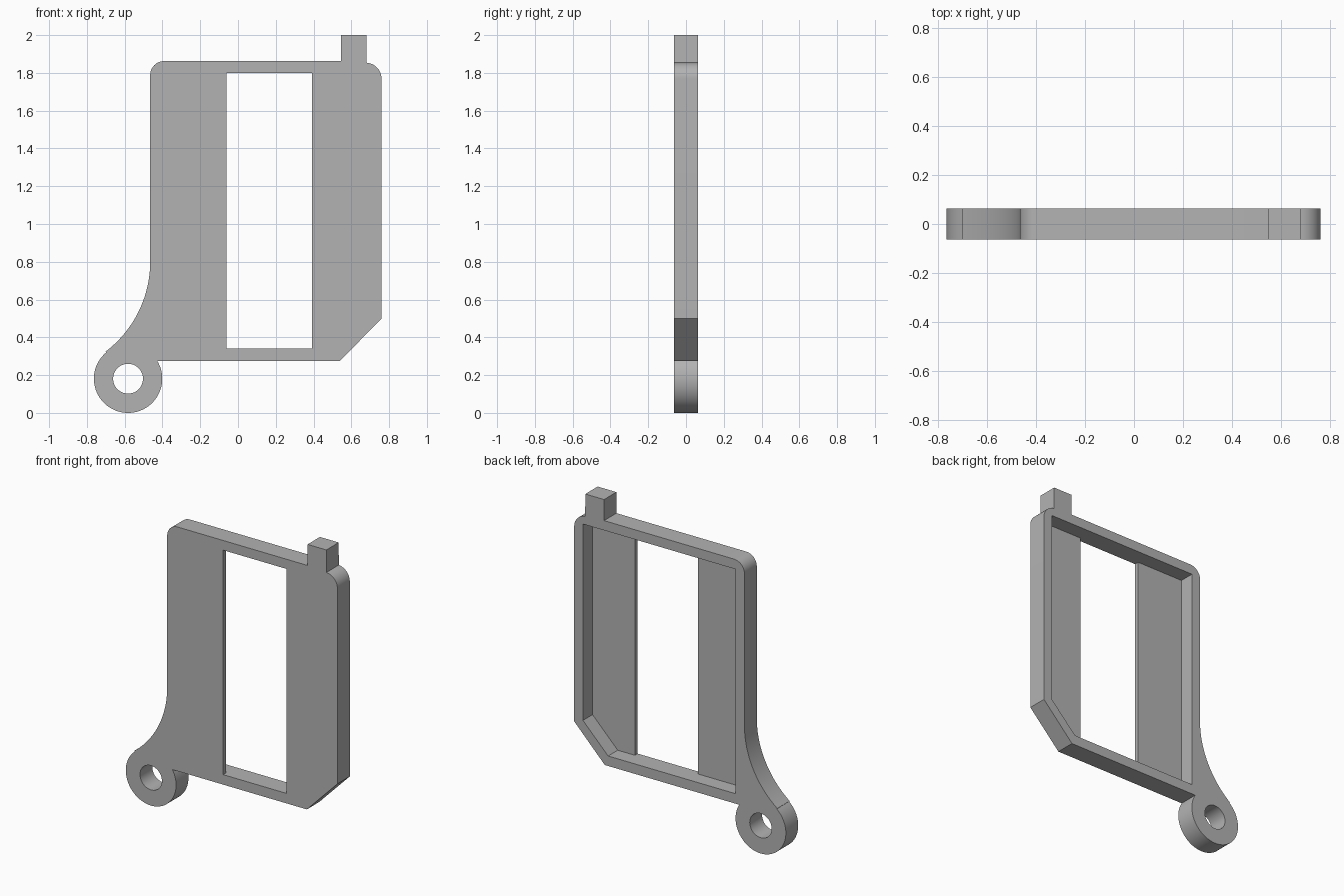
import bpy, bmesh
from math import cos, sin, radians, atan2, degrees, hypot

cube = bpy.data.objects.get("Cube")
if cube:
    bpy.data.objects.remove(cube, do_unlink=True)

HALF = 0.0635            # half of the frame depth
FLOOR = -0.035           # back side of the thin front panel
EYE = (-0.582, 0.181)    # centre of the mounting eye
EYE_R, HOLE_R = 0.181, 0.079

grey = bpy.data.materials.new("plain grey")
grey.use_nodes = True
colour = (0.45, 0.45, 0.45, 1)
grey.diffuse_color = colour
grey.node_tree.nodes["Principled BSDF"].inputs["Base Color"].default_value = colour


def arc(centre, r, a0, a1, n):
    """Points on an arc in the xz plane, angles in degrees."""
    steps = [radians(a0 + (a1 - a0) * i / n) for i in range(n + 1)]
    return [(centre[0] + r * cos(a), centre[1] + r * sin(a)) for a in steps]


def prism(name, outline, y0, y1):
    """Extrude an xz outline from y0 to y1."""
    bm = bmesh.new()
    face = bm.faces.new([bm.verts.new((x, y0, z)) for x, z in outline])
    new = bmesh.ops.extrude_face_region(bm, geom=[face])["geom"]
    verts = [v for v in new if isinstance(v, bmesh.types.BMVert)]
    bmesh.ops.translate(bm, verts=verts, vec=(0, y1 - y0, 0))
    bmesh.ops.recalc_face_normals(bm, faces=bm.faces)
    mesh = bpy.data.meshes.new(name)
    bm.to_mesh(mesh)
    bm.free()
    mesh.materials.append(grey)
    obj = bpy.data.objects.new(name, mesh)
    bpy.context.collection.objects.link(obj)
    return obj


# Outer outline: chamfered corner, rounded top, tab, fillet and mounting eye
left, right, bottom, top = -0.465, 0.76, 0.275, 1.863
fillet_r = 0.597
fillet_c = (left - fillet_r, 0.80)
join = (-0.70, 0.323)
fillet_end = degrees(atan2(join[1] - fillet_c[1], join[0] - fillet_c[0]))
eye_start = degrees(atan2(join[1] - EYE[1], join[0] - EYE[0]))
eye_end = 360 + degrees(atan2(bottom - EYE[1], 0.154))

outline = [(0.54, bottom), (right, 0.50)]
outline += arc((right - 0.085, 1.769), 0.085, 0, 86, 12)
outline += [(0.68, 2.0), (0.545, 2.0), (0.545, top)]
outline += arc((left + 0.075, top - 0.075), 0.075, 90, 180, 12)
outline += arc(fillet_c, fillet_r, 0, fillet_end, 24)
outline += arc(EYE, EYE_R, eye_start, eye_end, 56)
frame = prism("frame", outline, -HALF, HALF)

# Cutters: rear pocket, front window and eye hole
p_left, p_right, p_low, p_high = -0.402, 0.697, 0.34, 1.80
pocket = [(p_left, p_low), (0.516, p_low), (p_right, 0.523),
          (p_right, p_high), (p_left, p_high)]
window = [(-0.062, p_low), (0.392, p_low), (0.392, p_high), (-0.062, p_high)]
cutters = [
    prism("pocket_cutter", pocket, FLOOR, 0.2),
    prism("window_cutter", window, -0.2, 0.1),
    prism("eye_hole_cutter", arc(EYE, HOLE_R, 0, 352.5, 47), -0.2, 0.2),
]

bpy.ops.object.select_all(action="DESELECT")
frame.select_set(True)
bpy.context.view_layer.objects.active = frame
for cutter in cutters:
    cut = frame.modifiers.new(cutter.name, "BOOLEAN")
    cut.operation = "DIFFERENCE"
    cut.solver = "EXACT"
    cut.object = cutter
    bpy.ops.object.modifier_apply(modifier=cut.name)
    bpy.data.objects.remove(cutter, do_unlink=True)

bpy.ops.object.shade_smooth_by_angle(angle=radians(25))
